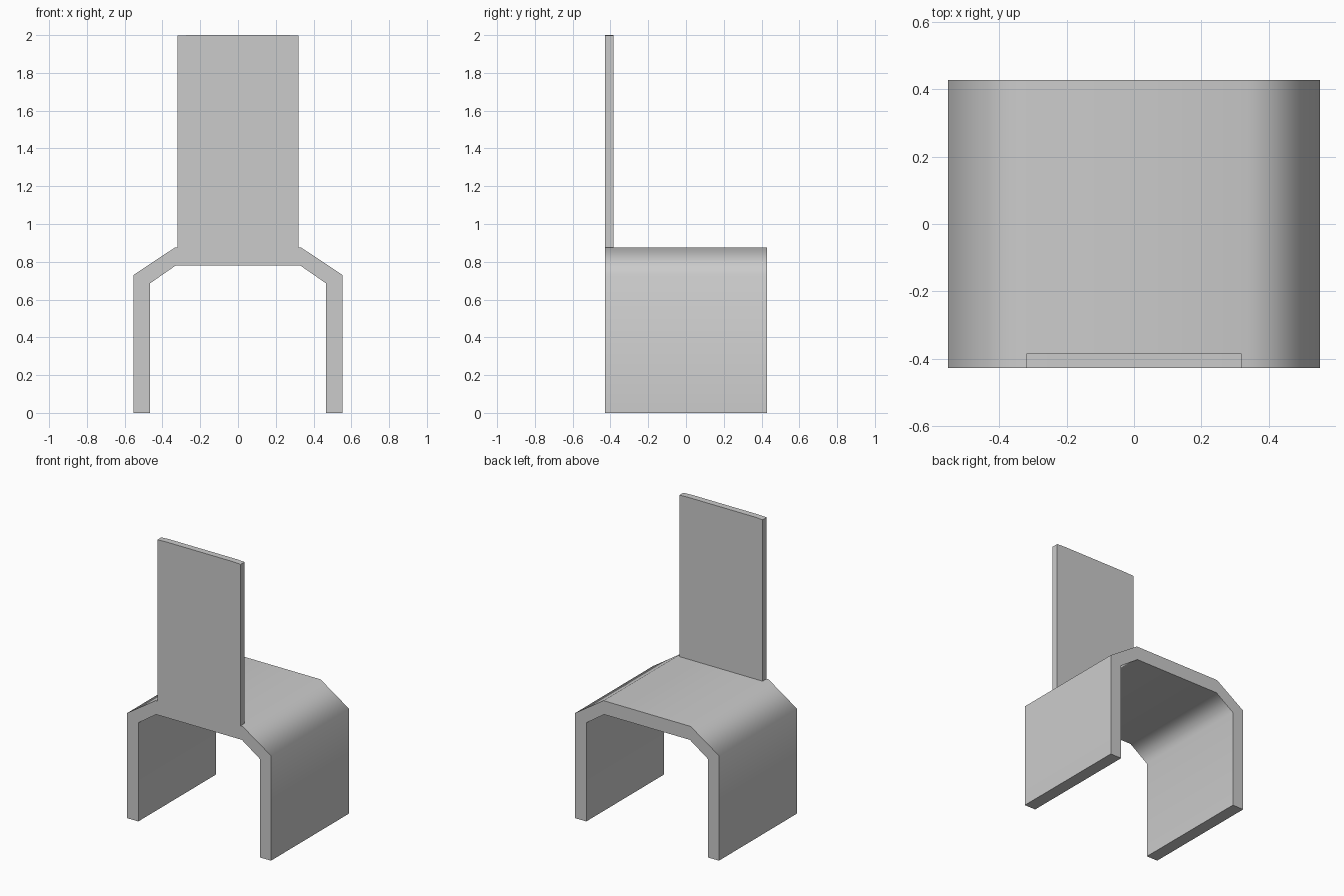
import bpy, bmesh, math

if "Cube" in bpy.data.objects:
    bpy.data.objects.remove(bpy.data.objects["Cube"])


def extrude_profile(name, half, y0, y1):
    """Mirror a half outline (x, z) across x = 0 and extrude it along y."""
    outline = half + [(-x, z) for x, z in reversed(half)]
    bm = bmesh.new()
    face = bm.faces.new([bm.verts.new((x, y0, z)) for x, z in outline])
    ext = bmesh.ops.extrude_face_region(bm, geom=[face])["geom"]
    verts = [g for g in ext if isinstance(g, bmesh.types.BMVert)]
    bmesh.ops.translate(bm, verts=verts, vec=(0, y1 - y0, 0))
    bmesh.ops.recalc_face_normals(bm, faces=bm.faces)
    mesh = bpy.data.meshes.new(name)
    bm.to_mesh(mesh)
    bm.free()
    obj = bpy.data.objects.new(name, mesh)
    bpy.context.collection.objects.link(obj)
    return obj


# Seat and side panels: one bent board with chamfered shoulders
seat = extrude_profile("seat_and_legs", [
    (0.33, 0.78), (0.467, 0.685), (0.467, 0), (0.553, 0),
    (0.553, 0.73), (0.335, 0.875)], -0.428, 0.428)

# Soft shading over the shoulders, flat on the large panels
bpy.context.view_layer.objects.active = seat
seat.select_set(True)
bpy.ops.object.shade_smooth_by_angle(angle=math.radians(62))
weighted = seat.modifiers.new("weighted_normals", 'WEIGHTED_NORMAL')
weighted.keep_sharp = True

# Upright backrest standing on the seat edge
extrude_profile("backrest", [(0.32, 0.872), (0.32, 1.997), (0.26, 2.0)],
                -0.428, -0.384)
